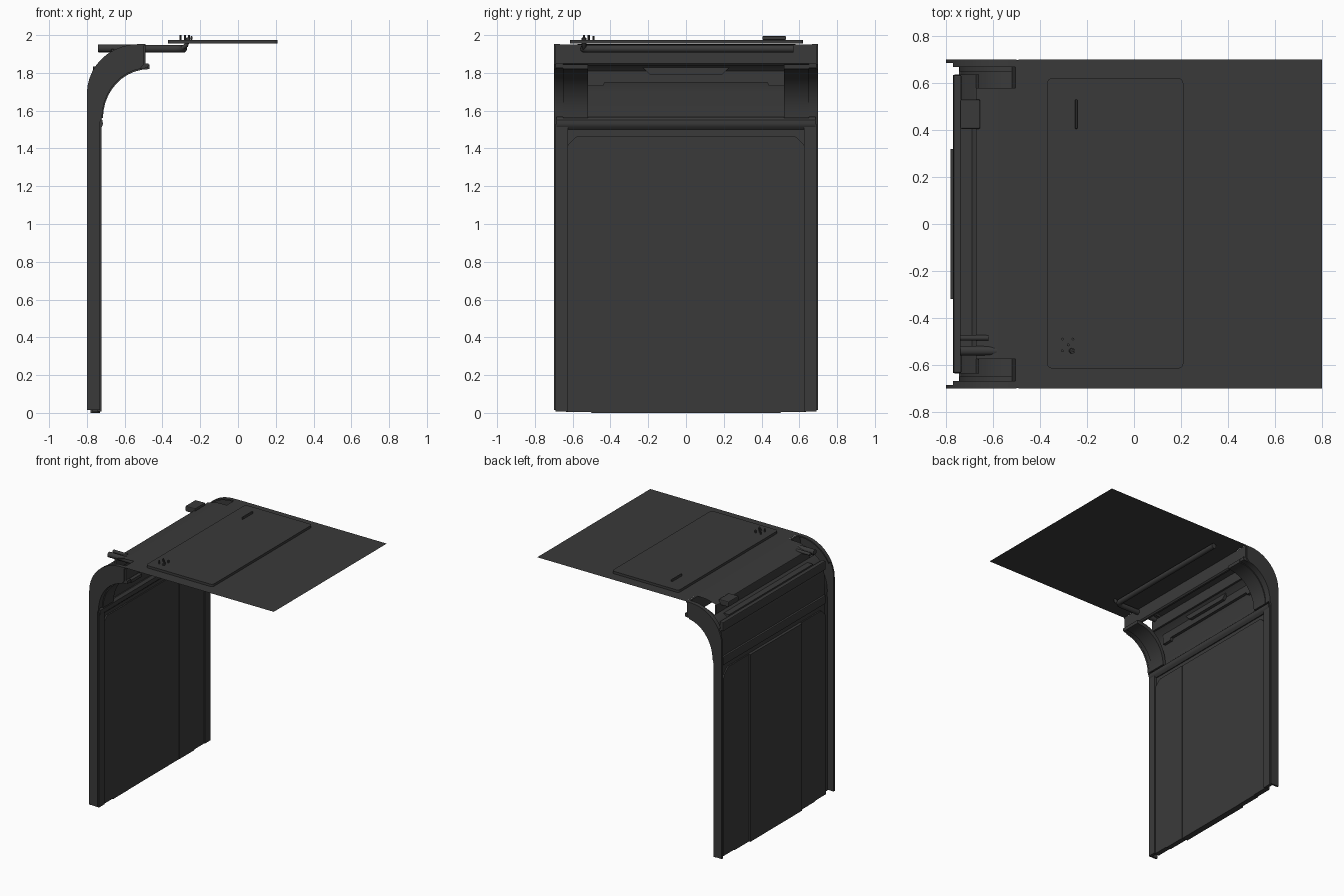
import bpy, bmesh, math

if "Cube" in bpy.data.objects:
    bpy.data.objects.remove(bpy.data.objects["Cube"])

mat = bpy.data.materials.new("dark_grey")
mat.diffuse_color = (0.042, 0.042, 0.042, 1)
mat.use_nodes = True
mat.node_tree.nodes["Principled BSDF"].inputs["Base Color"].default_value = mat.diffuse_color


def finish(name, bm, smooth=False, bevel=0):
    bmesh.ops.recalc_face_normals(bm, faces=bm.faces)
    me = bpy.data.meshes.new(name)
    bm.to_mesh(me)
    bm.free()
    ob = bpy.data.objects.new(name, me)
    bpy.context.collection.objects.link(ob)
    me.materials.append(mat)
    if bevel:
        m = ob.modifiers.new("bevel", 'BEVEL')
        m.width, m.segments = bevel, 2
    if smooth:
        bpy.context.view_layer.objects.active = ob
        bpy.ops.object.select_all(action='DESELECT')
        ob.select_set(True)
        bpy.ops.object.shade_smooth_by_angle(angle=math.radians(35))
    return ob


def prism(name, pts, axis, a, b, smooth=False, bevel=0):
    """Extrude a closed 2D outline along an axis from a to b."""
    def place(p, h):
        return {'x': (h, p[0], p[1]), 'y': (p[0], h, p[1]), 'z': (p[0], p[1], h)}[axis]
    bm = bmesh.new()
    lo = [bm.verts.new(place(p, a)) for p in pts]
    hi = [bm.verts.new(place(p, b)) for p in pts]
    bm.faces.new(lo)
    bm.faces.new(hi)
    for i in range(len(pts)):
        j = (i + 1) % len(pts)
        bm.faces.new((lo[i], lo[j], hi[j], hi[i]))
    return finish(name, bm, smooth, bevel)


def box(name, x0, x1, y0, y1, z0, z1, bevel=0):
    return prism(name, [(x0, y0), (x1, y0), (x1, y1), (x0, y1)], 'z', z0, z1, bevel=bevel)


def arc(cx, cz, rx, rz, a0, a1, n=10):
    return [(cx + rx * math.cos(math.radians(a0 + (a1 - a0) * i / n)),
             cz + rz * math.sin(math.radians(a0 + (a1 - a0) * i / n))) for i in range(n + 1)]


def tube(name, pts, r):
    cu = bpy.data.curves.new(name, 'CURVE')
    cu.dimensions = '3D'
    cu.bevel_depth, cu.bevel_resolution, cu.use_fill_caps = r, 3, True
    sp = cu.splines.new('POLY')
    sp.points.add(len(pts) - 1)
    for p, co in zip(sp.points, pts):
        p.co = (*co, 1)
    cu.materials.append(mat)
    ob = bpy.data.objects.new(name, cu)
    bpy.context.collection.objects.link(ob)


outer = arc(-0.53, 1.69, 0.27, 0.262, 180, 90)
inner = arc(-0.48, 1.56, 0.24, 0.265, 90, 180)
bracket = (arc(-0.47, 1.56, 0.245, 0.26, 180, 90) + [(-0.468, 1.845), (-0.5, 1.845)] +
           arc(-0.5, 1.56, 0.24, 0.285, 95, 180))

# Side plates, corner flanges, posts and curved brackets, mirrored
for s, side in ((-1, "right"), (1, "left")):
    prism(f"side_plate_{side}", [(-0.8, 0.015)] + outer + [(-0.5, 1.952)] +
          [(-0.5, 1.845)] + inner[1:] + [(-0.73, 1.54), (-0.73, 0.015)],
          'y', s * 0.686, s * 0.7, True)
    prism(f"corner_flange_{side}", outer[3:] + [(-0.49, 1.952), (-0.49, 1.942)] +
          [(x + 0.004, z - 0.01) for x, z in reversed(outer[3:])],
          'y', s * 0.668, s * 0.698, True)
    box(f"post_{side}", -0.745, -0.722, s * 0.625, s * 0.69, 0.008, 1.53)
    prism(f"bracket_{side}", bracket, 'y', s * 0.52, s * 0.65, True)
    # Set-back liner closing the gap between bracket and side plate
    prism(f"bracket_liner_{side}", [(x - 0.006, z + 0.006) for x, z in bracket],
          'y', s * 0.65, s * 0.69, True)

# Wall: three full-depth strips with chamfered top corners over a thin backing
box("wall_backing", -0.76, -0.742, -0.636, 0.636, 0.01, 1.52)
for s, side in ((-1, "right"), (1, "left")):
    prism(f"wall_panel_{side}", [(s * 0.321, 0), (s * 0.5, 0), (s * 0.505, 0.006), (s * 0.635, 0.006),
          (s * 0.635, 1.40), (s * 0.62, 1.425), (s * 0.585, 1.46), (s * 0.57, 1.467), (s * 0.321, 1.467)],
          'x', -0.77, -0.731)
box("wall_panel_centre", -0.782, -0.733, -0.319, 0.319, 0.0, 1.467)

# Sill beam above the wall
prism("sill_beam", [(-0.745, 1.5), (-0.735, 1.5), (-0.72, 1.515), (-0.715, 1.53),
      (-0.718, 1.55), (-0.735, 1.566), (-0.745, 1.566)], 'y', -0.685, 0.685, True)
box("sill_back", -0.77, -0.744, -0.636, 0.636, 1.5, 1.566, 0.006)

# Upper panel bending inwards to the roof
face = [(-0.745, 1.56), (-0.744, 1.7), (-0.738, 1.76), (-0.715, 1.81), (-0.66, 1.85)]
prism("upper_panel", face + [(x - 0.012, z + 0.008) for x, z in reversed(face)],
      'y', -0.636, 0.636, True)

# Stepped trim under the roof edge, and its back rail
prism("upper_trim", [(-0.52, 1.845), (-0.52, 1.73), (-0.44, 1.73), (-0.43, 1.75), (0.43, 1.75),
      (0.44, 1.73), (0.52, 1.73), (0.52, 1.845)], 'x', -0.738, -0.715)
prism("upper_trim_ridge", [(-0.52, 1.845), (-0.52, 1.83), (-0.23, 1.83), (-0.19, 1.79), (0.19, 1.79),
      (0.23, 1.83), (0.52, 1.83), (0.52, 1.845)], 'x', -0.718, -0.69)
box("trim_back_rail", -0.768, -0.735, -0.635, 0.635, 1.765, 1.835, 0.006)

# Roof front beam between the brackets, and rear roof edge beam
prism("front_beam", [(-0.52, 1.845), (-0.5, 1.84), (-0.49, 1.85), (-0.49, 1.951), (-0.505, 1.951)],
      'y', -0.69, 0.69, True)
box("rear_edge_beam", -0.672, -0.655, -0.576, 0.58, 1.84, 1.926, 0.005)

# Thin roof sheet, its rear strip dipping between the brackets
bm = bmesh.new()
for x0, z0, x1, z1, y0, y1 in ((-0.491, 1.953, 0.8, 1.953, -0.7, 0.7),
                               (-0.58, 1.95, -0.49, 1.953, -0.575, 0.58),
                               (-0.672, 1.926, -0.58, 1.95, -0.575, 0.58)):
    bm.faces.new([bm.verts.new(p) for p in
                  ((x0, y0, z0), (x1, y0, z1), (x1, y1, z1), (x0, y1, z0))])
finish("roof_sheet", bm)

# Roof hatch with rounded corners
hatch = []
for cx, cy, a in ((0.19, 0.6, 0), (-0.35, 0.6, 90), (-0.35, -0.595, 180), (0.19, -0.595, 270)):
    hatch += arc(cx, cy, 0.02, 0.02, a, a + 90, 4)
prism("roof_hatch", hatch, 'z', 1.956, 1.975)

# Hatch handle and knobs
box("hatch_handle", -0.251, -0.241, 0.405, 0.53, 1.975, 1.994, 0.003)
for i, (dx, dy) in enumerate(((0, 0), (-0.025, -0.025), (0.02, -0.025), (-0.025, 0.025), (0.02, 0.025))):
    top = 2.0 if i < 3 else 1.995
    prism(f"hatch_knob_{i}", arc(-0.28 + dx, -0.515 + dy, 0.006, 0.006, 0, 315, 7), 'z', 1.97, top)

# Support rod: runs inward under the roof, then across it
bend = [(-0.33 + 0.04 * math.sin(math.radians(t)), -0.5 - 0.04 * math.cos(math.radians(t)), 1.928)
        for t in range(0, 91, 18)]
tube("support_rod", [(-0.74, -0.54, 1.93)] + bend + [(-0.29, 0.57, 1.928)], 0.021)
tube("rod_guide", [(-0.74, -0.485, 1.935), (-0.62, -0.485, 1.935)], 0.012)
tube("rod_upturn", [(-0.3, -0.54, 1.93), (-0.275, -0.54, 1.945), (-0.262, -0.54, 1.985)], 0.012)
box("latch_block", -0.74, -0.655, 0.405, 0.53, 1.907, 1.95, 0.006)
